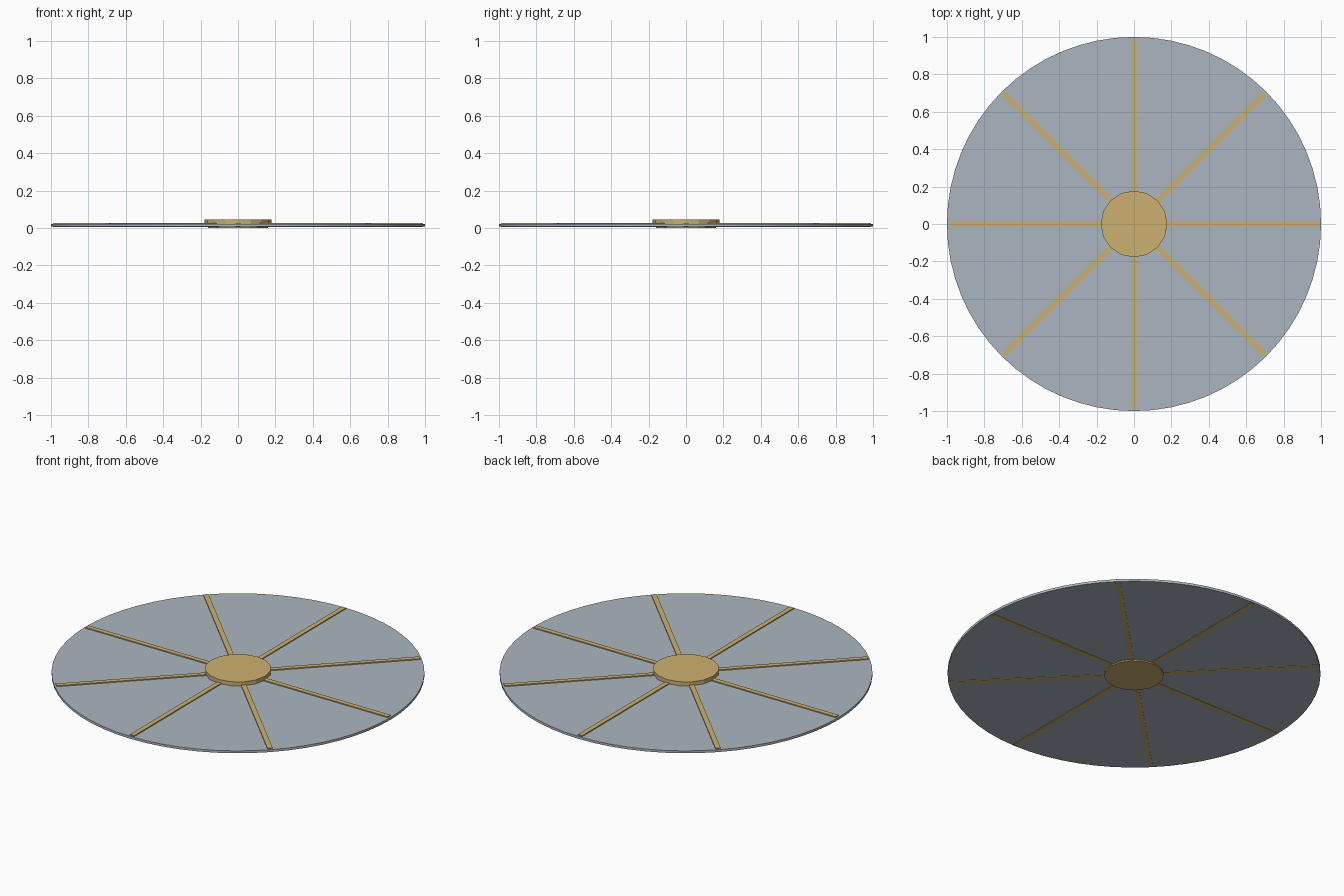
import bpy
import math
from mathutils import Matrix

cube = bpy.data.objects.get("Cube")
if cube:
    bpy.data.objects.remove(cube, do_unlink=True)


def material(name, colour):
    mat = bpy.data.materials.new(name)
    mat.use_nodes = True
    mat.diffuse_color = colour
    mat.node_tree.nodes["Principled BSDF"].inputs["Base Color"].default_value = colour
    return mat


grey = material("pale steel grey", (0.41, 0.47, 0.53, 1))
gold = material("muted gold", (0.60, 0.44, 0.16, 1))


def disc(name, radius, low, high, sides, mat):
    bpy.ops.mesh.primitive_cylinder_add(vertices=sides, radius=radius, depth=high - low,
                                        location=(0, 0, (low + high) / 2))
    obj = bpy.context.object
    obj.name = name
    obj.data.materials.append(mat)
    bpy.ops.object.shade_smooth_by_angle(angle=math.radians(20))
    return obj


# Thin round plate
disc("plate", 1.0, 0.007, 0.021, 64, grey)

# Raised hub and the smaller cap beneath
disc("hub", 0.178, 0.02, 0.045, 16, gold)
disc("hub_underside", 0.16, 0.0, 0.01, 16, gold)

# Eight ribs running from the hub to the rim, proud of both faces
INNER, OUTER, WIDTH = 0.12, 0.99, 0.028
LOW, HIGH = 0.005, 0.027
for i in range(8):
    bpy.ops.mesh.primitive_cube_add(size=1)
    rib = bpy.context.object
    rib.name = f"rib_{i + 1}"
    rib.data.transform(Matrix.Diagonal((OUTER - INNER, WIDTH, HIGH - LOW, 1)))
    rib.data.transform(Matrix.Translation(((INNER + OUTER) / 2, 0, (LOW + HIGH) / 2)))
    rib.rotation_euler.z = i * math.pi / 4
    rib.data.materials.append(gold)
